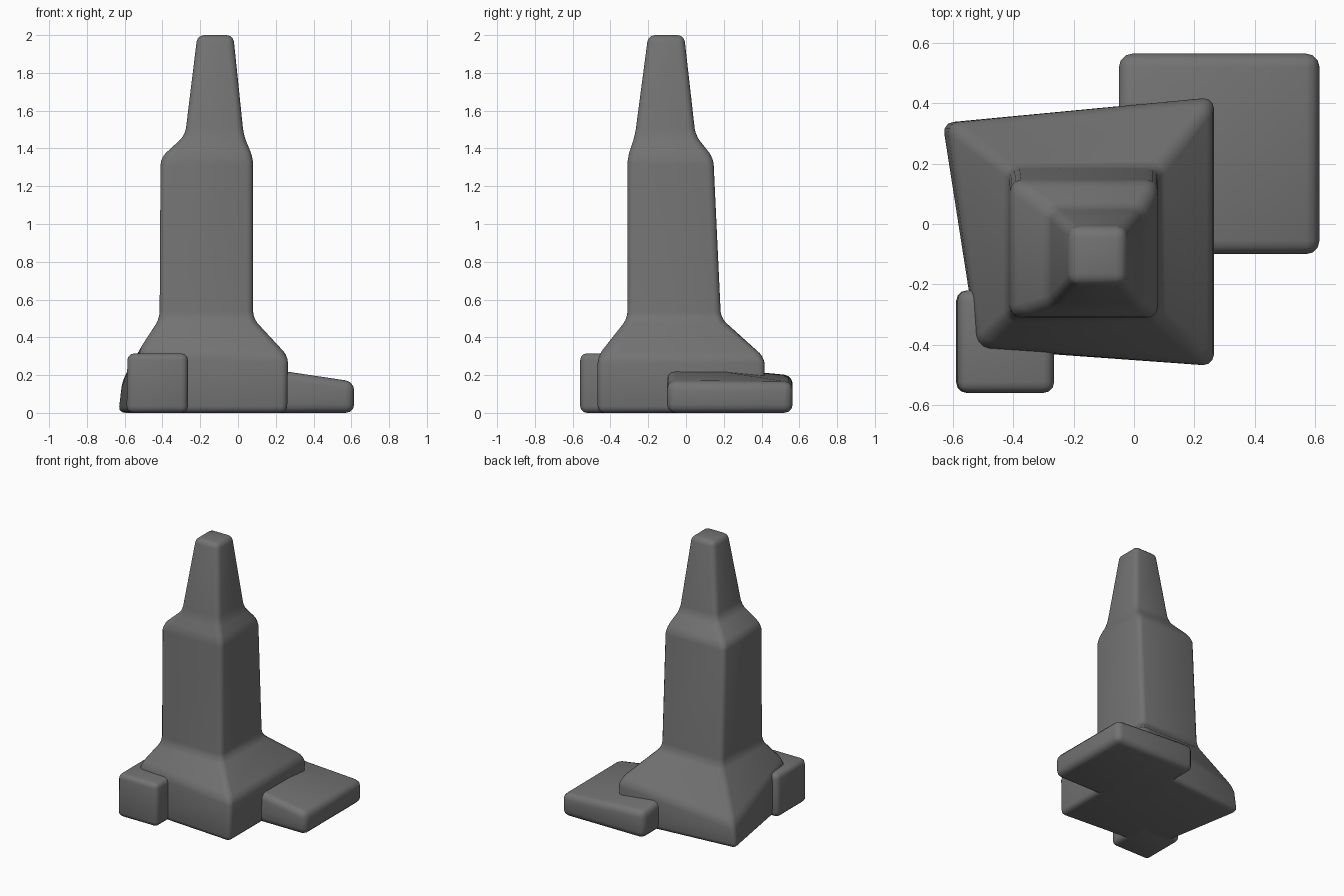
import bpy, bmesh, math

if "Cube" in bpy.data.objects:
    bpy.data.objects.remove(bpy.data.objects["Cube"])

grey = bpy.data.materials.new("dark_grey")
grey.diffuse_color = (0.17, 0.17, 0.17, 1)
grey.use_nodes = True
grey.node_tree.nodes["Principled BSDF"].inputs["Base Color"].default_value = grey.diffuse_color


def loft(name, rings, bevel):
    """Closed solid through four-cornered rings (front-left, front-right, back-right, back-left)."""
    bm = bmesh.new()
    loops = [[bm.verts.new(p) for p in ring] for ring in rings]
    for a, b in zip(loops, loops[1:]):
        for i in range(4):
            j = (i + 1) % 4
            bm.faces.new((a[i], a[j], b[j], b[i]))
    bm.faces.new(loops[0][::-1])
    bm.faces.new(loops[-1])
    bmesh.ops.recalc_face_normals(bm, faces=bm.faces)
    mesh = bpy.data.meshes.new(name)
    bm.to_mesh(mesh)
    bm.free()
    mesh.materials.append(grey)
    obj = bpy.data.objects.new(name, mesh)
    bpy.context.collection.objects.link(obj)
    for p in mesh.polygons:
        p.use_smooth = True
    mod = obj.modifiers.new("soft_edges", 'BEVEL')
    mod.width = bevel
    mod.segments = 3
    mod.limit_method = 'ANGLE'
    mod.angle_limit = math.radians(8)
    return obj


def rect(x0, x1, y0, y1, z):
    return [(x0, y0, z), (x1, y0, z), (x1, y1, z), (x0, y1, z)]


# Tower: skewed base, tall shaft, tapered spire
loft("tower", [
    [(-0.51, -0.415, 0), (0.26, -0.47, 0), (0.26, 0.42, 0), (-0.64, 0.335, 0)],
    [(-0.52, -0.41, 0.34), (0.265, -0.47, 0.30), (0.265, 0.42, 0.30), (-0.615, 0.335, 0.17)],
    rect(-0.415, 0.08, -0.31, 0.185, 0.50),
    rect(-0.41, 0.08, -0.31, 0.145, 1.35),
    rect(-0.28, 0.03, -0.27, 0.05, 1.47),
    rect(-0.215, -0.025, -0.20, -0.01, 2.0),
], 0.035)

# Low sloping slab at the back right
loft("side_slab", [
    rect(-0.05, 0.615, -0.10, 0.565, 0),
    [(-0.05, -0.10, 0.27), (0.615, -0.10, 0.165), (0.615, 0.565, 0.165), (-0.05, 0.565, 0.20)],
], 0.045)

# Small block at the front left
loft("corner_block", [
    rect(-0.59, -0.265, -0.56, -0.22, 0),
    rect(-0.585, -0.265, -0.56, -0.22, 0.315),
], 0.035)
